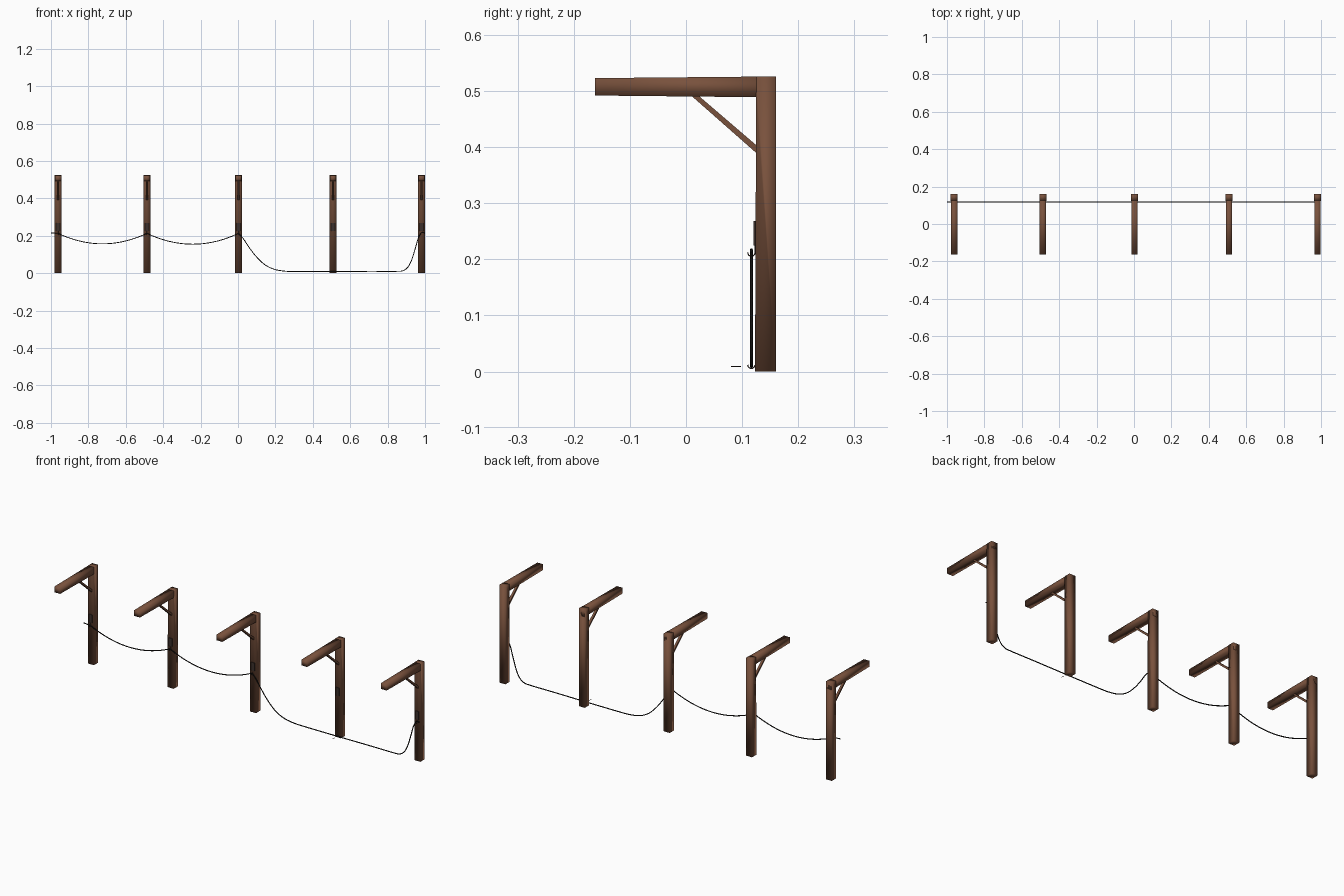
import bpy, bmesh, math
from mathutils import Vector

if "Cube" in bpy.data.objects:
    bpy.data.objects.remove(bpy.data.objects["Cube"])

def material(name, rgb):
    m = bpy.data.materials.new(name)
    m.diffuse_color = (*rgb, 1)
    m.use_nodes = True
    m.node_tree.nodes["Principled BSDF"].inputs["Base Color"].default_value = m.diffuse_color
    return m

WOOD = material("brown wood", (0.19, 0.083, 0.046))
METAL = material("dark iron", (0.045, 0.03, 0.025))
CABLE = material("black cable", (0.012, 0.011, 0.01))

def prism(name, profile, x, width, mat, smooth=False):
    """Extrude a closed (y, z) profile along x, centred on x."""
    bm = bmesh.new()
    vs = [bm.verts.new((x - width / 2, y, z)) for y, z in profile]
    face = bm.faces.new(vs)
    out = bmesh.ops.extrude_face_region(bm, geom=[face])
    bmesh.ops.translate(bm, vec=(width, 0, 0),
                        verts=[v for v in out["geom"] if isinstance(v, bmesh.types.BMVert)])
    bmesh.ops.recalc_face_normals(bm, faces=bm.faces)
    for f in bm.faces:
        f.smooth = smooth
    me = bpy.data.meshes.new(name)
    bm.to_mesh(me)
    bm.free()
    me.materials.append(mat)
    ob = bpy.data.objects.new(name, me)
    bpy.context.collection.objects.link(ob)
    return ob

def wire(name, points, radius, mat):
    """Round wire through the points."""
    cu = bpy.data.curves.new(name, "CURVE")
    cu.dimensions = "3D"
    cu.bevel_depth = radius
    cu.bevel_resolution = 1
    cu.use_fill_caps = True
    sp = cu.splines.new("POLY")
    sp.points.add(len(points) - 1)
    for p, co in zip(sp.points, points):
        p.co = (*co, 1)
    cu.materials.append(mat)
    ob = bpy.data.objects.new(name, cu)
    bpy.context.collection.objects.link(ob)
    return ob

POSTS = [-0.962, -0.487, 0.003, 0.508, 0.981]
FALLEN = 3
CY = 0.1165

for i, x in enumerate(POSTS):
    # upright and overhanging arm, soft-shaded square timbers
    prism("post", [(0.123, 0), (0.16, 0), (0.16, 0.526), (0.126, 0.526), (0.125, 0.49)],
          x, 0.036, WOOD, True)
    prism("arm", [(-0.162, 0.492), (0.126, 0.489), (0.16, 0.489), (0.16, 0.526), (-0.162, 0.523)],
          x, 0.034, WOOD, True)
    # diagonal brace
    prism("brace", [(0.009, 0.492), (0.022, 0.492), (0.127, 0.402), (0.127, 0.388)],
          x, 0.012, WOOD)
    # thin cable bracket on the front face
    prism("bracket", [(0.1205, 0.225), (0.126, 0.225), (0.126, 0.268), (0.1205, 0.268)],
          x, 0.02, METAL)
    # hook cradling the cable; the fallen cable keeps its hook on the ground
    z0 = 0.012 if i == FALLEN else 0.212
    hook = [(x, CY + 0.0065 * math.cos(a), z0 + 0.0065 * math.sin(a))
            for a in [math.pi + math.pi * k / 8 for k in range(9)]]
    if i != FALLEN:
        hook.append((x, CY + 0.0065, 0.226))
    wire("hook", hook, 0.0012, METAL)

# broken hook piece lying beside the fallen span
wire("broken_hook", [(0.505 + 0.006 * math.sin(math.pi * k / 6), 0.081 + 0.016 * k / 6, 0.009)
                     for k in range(7)], 0.0012, METAL)

# cable: two hanging spans, then one fallen to the ground
def sag(x0, x1, depth, n=18):
    return [(x0 + (x1 - x0) * k / n, CY, 0.213 - depth * (1 - (2 * k / n - 1) ** 2))
            for k in range(n)]

def smooth_path(pts, n=5):
    """Catmull-Rom interpolation of (x, z) points."""
    p = [Vector(q) for q in [pts[0]] + pts + [pts[-1]]]
    out = []
    for a, b, c, d in zip(p, p[1:], p[2:], p[3:]):
        for k in range(n):
            t = k / n
            q = 0.5 * (2 * b + (c - a) * t + (2 * a - 5 * b + 4 * c - d) * t * t
                       + (3 * b - a - 3 * c + d) * t ** 3)
            out.append((q.x, CY, q.y))
    return out + [(pts[-1][0], CY, pts[-1][1])]

path = [(-1.0, CY, 0.215)] + sag(POSTS[0], POSTS[1], 0.056) + sag(POSTS[1], POSTS[2], 0.058)
path += smooth_path([(0.003, 0.213), (0.03, 0.182), (0.065, 0.13), (0.1, 0.086), (0.14, 0.048),
                     (0.19, 0.022), (0.25, 0.011), (0.32, 0.009), (0.5, 0.009), (0.7, 0.01),
                     (0.85, 0.01), (0.885, 0.015), (0.91, 0.035), (0.93, 0.075), (0.95, 0.14),
                     (0.963, 0.185), (0.98, 0.215), (0.997, 0.215)])
wire("cable", path, 0.0026, CABLE)
